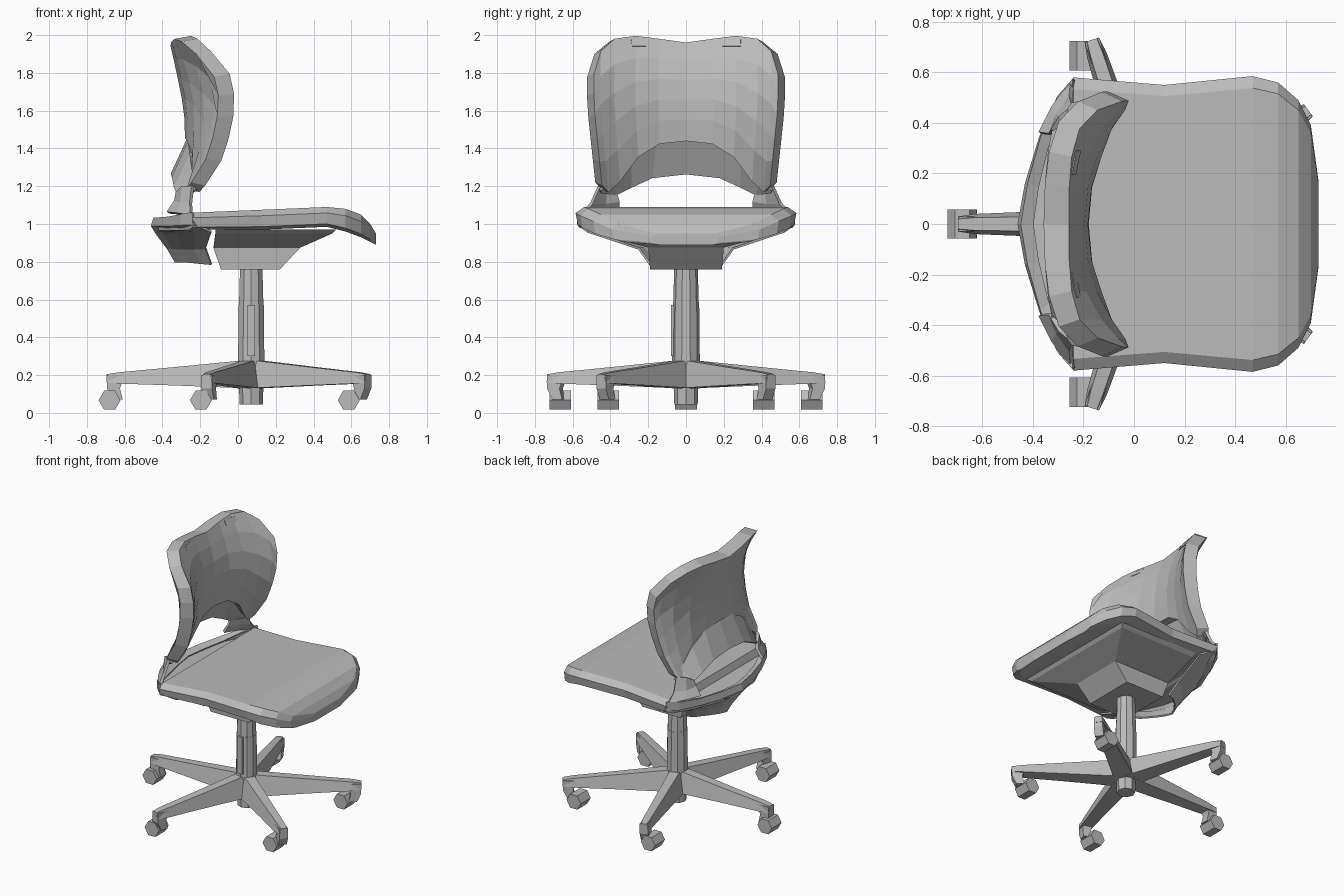
import bpy, bmesh, math
from mathutils import Vector, Matrix

cube = bpy.data.objects.get("Cube")
if cube:
    bpy.data.objects.remove(cube, do_unlink=True)

grey = bpy.data.materials.new("neutral grey")
grey.use_nodes = True
grey.diffuse_color = (0.5, 0.5, 0.5, 1)
grey.node_tree.nodes["Principled BSDF"].inputs["Base Color"].default_value = (0.5, 0.5, 0.5, 1)


def interp(table, t):
    """Piecewise linear lookup in a list of (key, value) pairs."""
    if t <= table[0][0]:
        return table[0][1]
    for (a, p), (b, q) in zip(table, table[1:]):
        if t <= b:
            return p + (q - p) * (t - a) / (b - a)
    return table[-1][1]


def finish(name, bm, matrix=None, thickness=0):
    if matrix:
        bm.transform(matrix)
    bmesh.ops.recalc_face_normals(bm, faces=bm.faces)
    mesh = bpy.data.meshes.new(name)
    bm.to_mesh(mesh)
    bm.free()
    mesh.materials.append(grey)
    obj = bpy.data.objects.new(name, mesh)
    bpy.context.collection.objects.link(obj)
    if thickness:
        mod = obj.modifiers.new("thickness", "SOLIDIFY")
        mod.thickness = thickness
        mod.offset = 0
    return obj


def skin(name, rows, closed=False, matrix=None, thickness=0):
    """Join rows of points into faces; closed rows become a capped loft."""
    bm = bmesh.new()
    grid = [[bm.verts.new(p) for p in row] for row in rows]
    n = len(rows[0])
    for r, s in zip(grid, grid[1:]):
        for i in range(n if closed else n - 1):
            j = (i + 1) % n
            bm.faces.new((r[i], r[j], s[j], s[i]))
    if closed:
        bm.faces.new(grid[0])
        bm.faces.new(grid[-1])
    return finish(name, bm, matrix, thickness)


def cylinder(name, r1, r2, depth, sides, matrix):
    bm = bmesh.new()
    bmesh.ops.create_cone(bm, cap_ends=True, segments=sides, radius1=r1, radius2=r2, depth=depth)
    return finish(name, bm, matrix)


def rect(x0, x1, w, z):
    return [(x0, -w, z), (x1, -w, z), (x1, w, z), (x0, w, z)]


def mirror_row(half):
    """Extend a centre-to-side row of points to both sides."""
    return [(x, -y, z) for x, y, z in reversed(half[1:])] + list(half)


HUB = 0.07

# Central column
for name, r1, r2, z0, z1, sides in (("hub", .062, .068, .045, .28, 8),
                                    ("lower_column", .074, .07, .2, .57, 10),
                                    ("upper_column", .068, .062, .57, .78, 10)):
    cylinder(name, r1, r2, z1 - z0, sides, Matrix.Translation((HUB, 0, (z0 + z1) / 2)))
skin("height_lever", [rect(HUB - .02, HUB + .02, .02, z) for z in (.3, .57)], True,
     Matrix.Translation((0, -.06, 0)))

# Five legs with forks and casters
for k in range(5):
    angle = math.radians(36 + 72 * k)
    turn = Matrix.Translation((HUB, 0, 0)) @ Matrix.Rotation(angle, 4, "Z")
    rings = [[(r, -b, lo), (r, b, lo), (r, t, hi), (r, -t, hi)]
             for r, t, b, lo, hi in ((.02, .035, .07, .13, .28), (.4, .03, .052, .145, .243),
                                     (.7, .025, .04, .155, .215), (.766, .02, .03, .16, .205))]
    skin(f"leg_{k + 1}", rings, True, turn)
    skin(f"fork_{k + 1}", [rect(a, b, .03, z) for a, b, z in
                           ((.67, .764, .2), (.695, .764, .13), (.68, .735, .07))], True, turn)
    spot = Vector((HUB - .05 + .7 * math.cos(angle), .7 * math.sin(angle), .067))
    cylinder(f"caster_{k + 1}", .058, .058, .115, 6,
             Matrix.Translation(spot) @ Matrix.Rotation(math.pi / 2, 4, "X")
             @ Matrix.Rotation(math.pi / 6, 4, "Z"))

# Seat cushion: x, half width, top, underside; low shelf at the rear, rolled lip in front
rings = []
for x, w, top, low in ((-.42, .2, .99, .96), (-.34, .4, 1.0, .96), (-.26, .54, 1.01, .96),
                       (-.24, .58, 1.06, .97), (.12, .55, 1.075, .97), (.47, .585, 1.09, .985),
                       (.57, .56, 1.08, .96), (.65, .49, 1.05, .93), (.7, .39, 1.0, .905),
                       (.73, .17, .95, .89)):
    h = top - low
    half = [(x, 0, top), (x, w * .92, top), (x, w, top - h * .3), (x, w * .98, low + h * .15),
            (x, w * .85, low), (x, 0, low)]
    rings.append(half + [(x, -y, z) for x, y, z in half[-2:0:-1]])
skin("seat", rings, True)

# Mechanism under the seat
skin("seat_pan", [rect(-.12, .52, .5, .97), rect(-.12, .5, .47, .95), rect(-.13, .33, .2, .875),
                  rect(-.09, .22, .19, .758)], True)

# Rear rim flowing down into the tilt bracket
arc = [(-1, 0), (-.87, .28), (-.62, .6), (-.3, .88), (0, 1)]


def rim_row(x_back, x_front, w, z_mid, z_side):
    return mirror_row([(x_front - (x_back - x_front) * a, w * b, z_mid + (z_side - z_mid) * b ** 4)
                       for a, b in arc])


skin("rear_rim", [rim_row(-.4, -.24, .52, 1.01, 1.055), rim_row(-.445, -.24, .57, 1.03, 1.06),
                  rim_row(-.455, -.23, .575, .99, 1.0), rim_row(-.43, -.14, .52, .95, .96),
                  rim_row(-.37, -.17, .25, .87, .87), rim_row(-.33, -.14, .19, .8, .787)],
     thickness=.012)

# Side uprights joining rim and backrest
upright = [[(-.245, .56, 1.045), (-.32, .46, 1.055), (-.37, .36, 1.06)],
           [(-.25, .5, 1.11), (-.3, .43, 1.11), (-.33, .355, 1.12)],
           [(-.24, .46, 1.2), (-.29, .42, 1.2), (-.32, .37, 1.17)]]
for side, s in (("left", 1), ("right", -1)):
    skin(f"upright_{side}", [[(x, s * y, z) for x, y, z in row] for row in upright], thickness=.02)

# Backrest: side columns u, with top and bottom outline heights
columns = [(0, 1.965, 1.435), (.3, 1.985, 1.42), (.55, 2.0, 1.35),
           (.78, 1.985, 1.22), (.93, 1.92, 1.165), (1, 1.8, 1.2)]
columns = [(-u, t, b) for u, t, b in columns[:0:-1]] + columns
half_width = [(1.17, .475), (1.45, .505), (1.64, .525), (2, .52)]
front_mid = [(1.17, -.24), (1.43, -.19), (1.6, -.175), (1.8, -.2), (2, -.27)]
front_edge = [(1.17, -.2), (1.3, -.1), (1.45, -.05), (1.64, -.01), (1.82, -.05), (2, -.2)]
rear_mid = [(1.17, -.27), (1.43, -.28), (1.6, -.285), (1.8, -.325), (2, -.37)]


def back_front(u, z):
    m = interp(front_mid, z)
    return (m + (interp(front_edge, z) - m) * u * u, interp(half_width, z) * u * .93, z)


def back_rear(u, z):
    m, e = interp(rear_mid, z), interp(front_edge, z) - .085
    return (m + (e - m) * u * u, interp(half_width, z) * u, z)


def outline(func, f, inset):
    return [func(u, b + inset + (t - b - 2 * inset) * f) for u, t, b in columns]


steps = (0, .22, .42, .62, .82, 1)
front = [outline(back_front, f, .004) for f in steps]
rear = [outline(back_rear, f, .02) for f in steps]
bm = bmesh.new()
grids = [[[bm.verts.new(p) for p in row] for row in g] for g in (front, rear)]
for g in grids:
    for r, s in zip(g, g[1:]):
        for i in range(len(r) - 1):
            bm.faces.new((r[i], r[i + 1], s[i + 1], s[i]))
borders = [g[0] + [r[-1] for r in g[1:-1]] + g[-1][::-1] + [r[0] for r in g[-2:0:-1]] for g in grids]
for i in range(len(borders[0])):
    a, b = borders
    bm.faces.new((a[i - 1], a[i], b[i], b[i - 1]))
finish("backrest", bm)

# Thin lower lip sweeping back beneath the backrest arch
lip_top = [(-.265, 0, 1.45), (-.26, .157, 1.435), (-.25, .29, 1.365), (-.235, .4, 1.24), (-.22, .455, 1.18)]
lip_low = [(-.35, 0, 1.265), (-.345, .18, 1.245), (-.335, .29, 1.195), (-.32, .37, 1.155), (-.25, .45, 1.165)]
skin("back_lip", [mirror_row(lip_top), mirror_row(lip_low)], thickness=.012)

# Small slot plates near the top of the backrest
for side, s in (("left", 1), ("right", -1)):
    corners = [[back_front(s * u, z) for u in (.4, .6)] for z in (1.94, 1.975)]
    skin(f"slot_plate_{side}", corners, thickness=.008)
